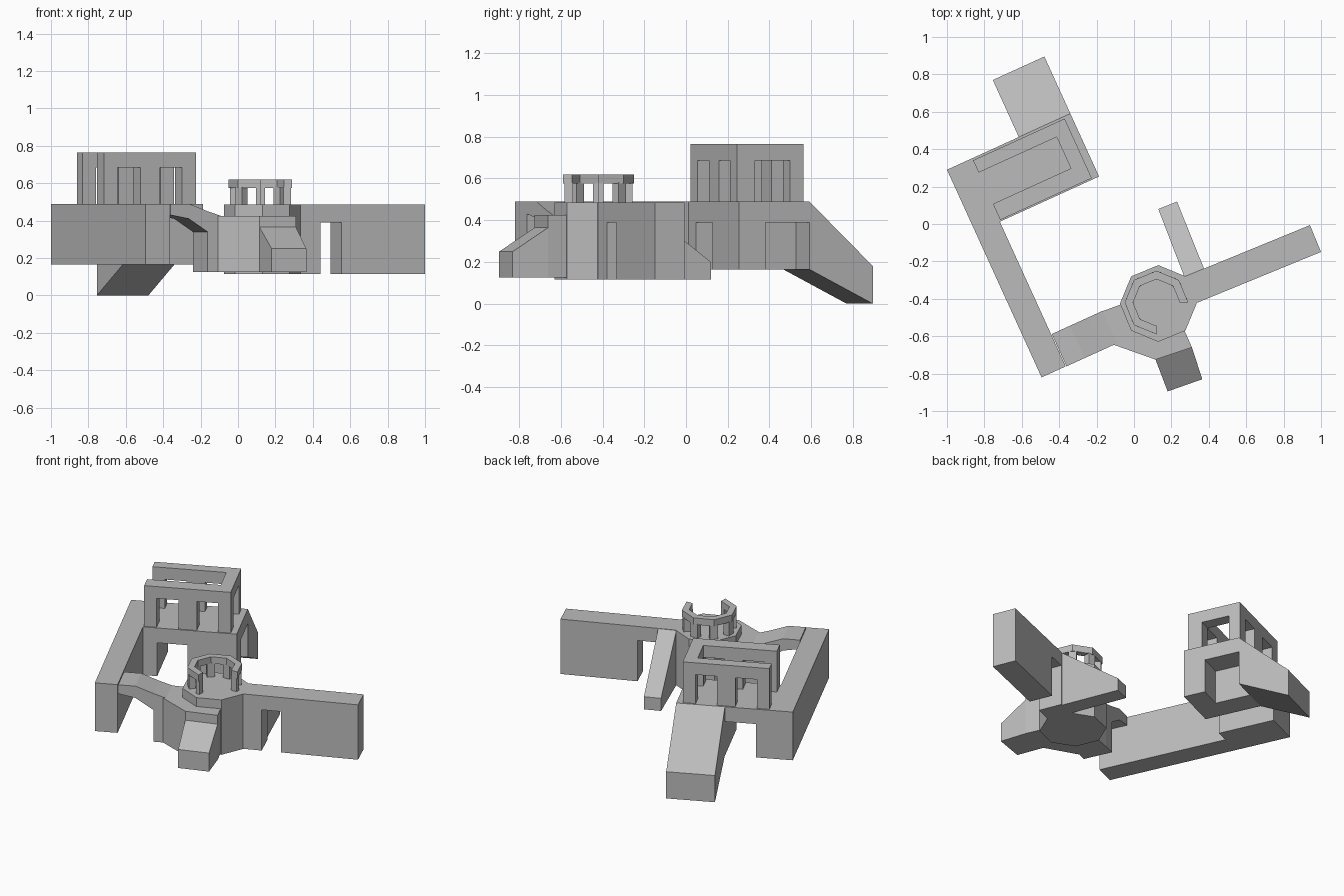
import bpy, bmesh
from math import cos, sin, radians
from mathutils import Vector

if "Cube" in bpy.data.objects:
    bpy.data.objects.remove(bpy.data.objects["Cube"], do_unlink=True)

stone = bpy.data.materials.new("grey stone")
stone.use_nodes = True
stone.diffuse_color = (0.5, 0.5, 0.5, 1)
stone.node_tree.nodes["Principled BSDF"].inputs["Base Color"].default_value = (0.5, 0.5, 0.5, 1)


def solid(name, outline, low, high):
    """Prism over a plan outline; low and high are one height or one per corner."""
    n = len(outline)
    lows = low if isinstance(low, list) else [low] * n
    highs = high if isinstance(high, list) else [high] * n
    bm = bmesh.new()
    bottom = [bm.verts.new((p[0], p[1], z)) for p, z in zip(outline, lows)]
    top = [bm.verts.new((p[0], p[1], z)) for p, z in zip(outline, highs)]
    bm.faces.new(bottom[::-1])
    bm.faces.new(top)
    for i in range(n):
        j = (i + 1) % n
        bm.faces.new((bottom[i], bottom[j], top[j], top[i]))
    bmesh.ops.recalc_face_normals(bm, faces=bm.faces)
    mesh = bpy.data.meshes.new(name)
    bm.to_mesh(mesh)
    bm.free()
    mesh.materials.append(stone)
    obj = bpy.data.objects.new(name, mesh)
    bpy.context.collection.objects.link(obj)
    return obj


def frame(origin, degrees):
    """Function that maps distances along and across a wing to plan positions."""
    u = Vector((cos(radians(degrees)), sin(radians(degrees))))
    v = Vector((-u.y, u.x))
    return lambda a, b: Vector(origin) + u * a + v * b


def block(name, place, along, across, low, high):
    """Box in a wing's frame; a height pair slopes from its start to its end."""
    (a, b), (c, d) = along, across
    spread = lambda h: [h[0], h[1], h[1], h[0]] if isinstance(h, tuple) else h
    solid(name, [place(a, c), place(b, c), place(b, d), place(a, d)], spread(low), spread(high))


def ring(center, radius, angles):
    return [(center[0] + radius * cos(radians(a)), center[1] + radius * sin(radians(a))) for a in angles]


# Large platform and its supports
hall = frame((-1, 0.29), 24.5)
DECK, FOOT, SOFFIT = 0.49, 0.165, 0.39
block("platform_deck", hall, (0, 0.725), (-0.37, 0), SOFFIT, DECK)
block("platform_wall", hall, (0, 0.23), (-0.37, 0), FOOT, SOFFIT)
block("platform_front_pier", hall, (0.42, 0.725), (-0.37, -0.23), FOOT, SOFFIT)
block("platform_inner_pier", hall, (0.42, 0.57), (-0.23, 0), FOOT, SOFFIT)

# Back ramp, running down from the platform
back = frame(hall(0.725, 0), 114.5)
block("back_ramp", back, (0, 0.335), (0, 0.303), (FOOT, 0), (DECK, 0.18))

# Colonnade on the platform, open at one end
RAIL, RAIL_TOP = 0.685, 0.765
front_band, back_band = (-0.362, -0.268), (-0.084, -0.012)
for side, band in (("front", front_band), ("back", back_band)):
    block(side + "_beam", hall, (0.148, 0.686), band, RAIL, RAIL_TOP)
    for i, span in enumerate(((0.148, 0.225), (0.36, 0.475), (0.606, 0.686))):
        block(f"{side}_post_{i + 1}", hall, span, band, DECK, RAIL)
block("end_beam", hall, (0.606, 0.686), (-0.268, -0.084), RAIL, RAIL_TOP)

# Long wall from the platform to the front corner
block("long_wall", hall, (0, 0.142), (-1.22, -0.37), FOOT, DECK)

# Bridge from the corner to the tower
arm = frame((-0.49, -0.82), 24.5)
block("bridge_start", arm, (0.142, 0.25), (0, 0.19), (0.43, 0.41), DECK)
block("bridge_slope", arm, (0.25, 0.36), (0, 0.19), (0.41, 0.34), (DECK, 0.45))
block("bridge_end", arm, (0.36, 0.44), (0, 0.19), 0.125, (0.45, 0.425))

# Tower base, drum and front step
CENTER, FLOOR, BASE = (0.13, -0.425), 0.485, 0.115
solid("tower_base", [arm(0.42, 0), (0.115, -0.725), (0.31, -0.66), (0.27, -0.57),
                     (0.13, -0.43), (-0.07, -0.43), arm(0.42, 0.19)], 0.125, 0.425)
solid("tower_drum", ring(CENTER, 0.205, range(0, 360, 45)), BASE, FLOOR)

# Front ramp
solid("front_ramp", [(0.115, -0.725), (0.18, -0.895), (0.365, -0.83), (0.31, -0.66)],
      0.125, [0.365, 0.25, 0.25, 0.365])

# Broken ring of posts on the tower
HUB, OUTER, INNER = (0.12, -0.42), 0.17, 0.125
for a in range(0, 270, 45):
    span = (a, a + 45)
    solid(f"ring_beam_{a}", ring(HUB, OUTER, span) + ring(HUB, INNER, span[::-1]), 0.575, 0.62)
for a in range(0, 271, 45):
    post = frame(HUB, a)
    start, end = (0 if a == 0 else -0.025), (0 if a == 270 else 0.025)
    block(f"ring_post_{a}", post, (0.122, 0.163), (start, end), FLOOR, 0.58)

# Side walkway with a narrow gap beside the tower
walk = frame((0.34, -0.42), 22.3)
WIDE = (0, 0.155)
block("walkway_deck", walk, (-0.08, 0.713), WIDE, SOFFIT, FLOOR)
block("walkway_root", walk, (-0.08, 0.11), WIDE, BASE, SOFFIT)
block("walkway_wall", walk, (0.23, 0.713), WIDE, BASE, SOFFIT)

# Narrow back ramp beside the walkway
solid("narrow_ramp", [(0.27, -0.285), (0.375, -0.24), (0.23, 0.12), (0.13, 0.08)],
      BASE, [FLOOR, FLOOR, 0.2, 0.2])
